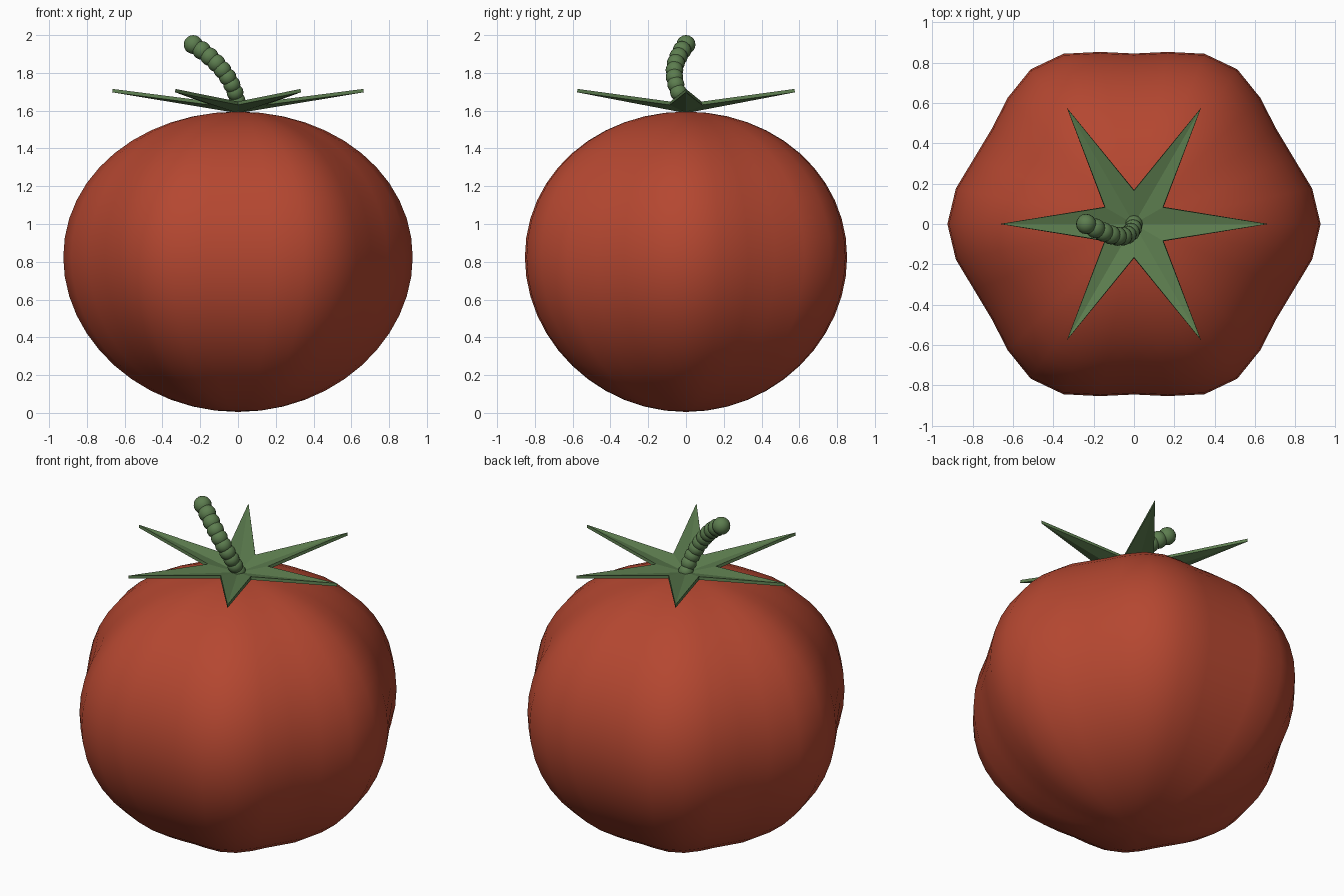
import bpy, bmesh, math
from mathutils import Vector, Matrix

cube = bpy.data.objects.get("Cube")
if cube:
    bpy.data.objects.remove(cube, do_unlink=True)


def material(name, rgb):
    m = bpy.data.materials.new(name)
    m.use_nodes = True
    m.diffuse_color = (*rgb, 1)
    m.node_tree.nodes["Principled BSDF"].inputs["Base Color"].default_value = (*rgb, 1)
    return m


def finish(bm, name, mat, smooth):
    bmesh.ops.recalc_face_normals(bm, faces=bm.faces)
    for f in bm.faces:
        f.smooth = smooth
    mesh = bpy.data.meshes.new(name)
    bm.to_mesh(mesh)
    bm.free()
    mesh.materials.append(mat)
    ob = bpy.data.objects.new(name, mesh)
    bpy.context.collection.objects.link(ob)
    return ob


red = material("tomato_red", (0.46, 0.063, 0.03))
green = material("leaf_green", (0.108, 0.205, 0.078))

# Fruit: a squashed sphere with six soft lobes
bm = bmesh.new()
bmesh.ops.create_uvsphere(bm, u_segments=32, v_segments=24, radius=1)
for v in bm.verts:
    angle = math.atan2(v.co.y, v.co.x)
    ring = math.hypot(v.co.x, v.co.y)
    r = ring * (0.885 + 0.04 * math.cos(6 * angle))
    v.co = (r * math.cos(angle), r * math.sin(angle),
            0.8 + 0.795 * v.co.z + 0.025 * ring ** 2)
finish(bm, "fruit", red, True)

# Calyx: six pointed leaves, each folded along a low middle crease
bm = bmesh.new()
centre = bm.verts.new((0, 0, 1.605))


def polar(radius, degrees, z):
    a = math.radians(degrees)
    return bm.verts.new((radius * math.cos(a), radius * math.sin(a), z))


tips = [polar(0.663, 60 * i, 1.715) for i in range(6)]
notches = [polar(0.165, 60 * i + 30, 1.648) for i in range(6)]
for i in range(6):
    bm.faces.new((centre, tips[i], notches[i]))
    bm.faces.new((centre, notches[i - 1], tips[i]))
calyx = finish(bm, "calyx", green, False)
solid = calyx.modifiers.new("thickness", 'SOLIDIFY')
solid.thickness = 0.018
solid.offset = -1

# Stem: a curling chain of overlapping beads
bm = bmesh.new()
count = 10
for i in range(count):
    t = i / (count - 1)
    place = Vector((-0.237 * t ** 1.8,
                    -0.062 * math.sin(math.pi * t),
                    1.61 + 0.34 * (1.2 * t - 0.2 * t * t)))
    bmesh.ops.create_uvsphere(bm, u_segments=16, v_segments=10,
                              radius=0.043 + 0.007 * t,
                              matrix=Matrix.Translation(place))
finish(bm, "stem", green, True)
